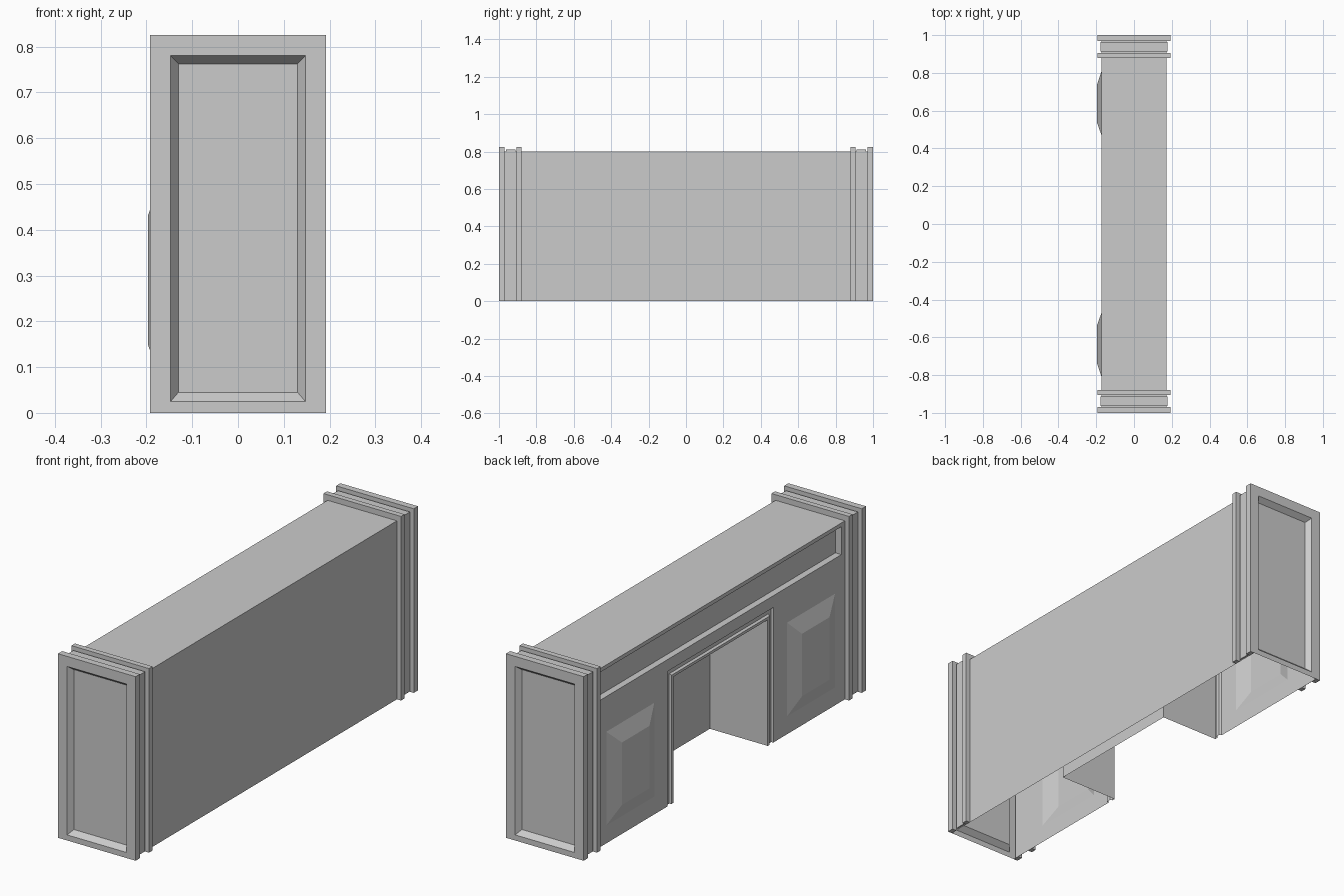
import bpy
import bmesh

cube = bpy.data.objects.get("Cube")
if cube:
    bpy.data.objects.remove(cube, do_unlink=True)

grey = bpy.data.materials.new("plain_grey")
grey.use_nodes = True
colour = (0.6, 0.6, 0.6, 1)
grey.diffuse_color = colour
grey.node_tree.nodes["Principled BSDF"].inputs["Base Color"].default_value = colour

HALF, TOP = 0.172, 0.80      # half depth and height of the cabinet shell


def finish(name, bm, mirror=False):
    bmesh.ops.remove_doubles(bm, verts=bm.verts, dist=0.0002)
    bmesh.ops.recalc_face_normals(bm, faces=bm.faces)
    mesh = bpy.data.meshes.new(name)
    bm.to_mesh(mesh)
    bm.free()
    mesh.materials.append(grey)
    obj = bpy.data.objects.new(name, mesh)
    bpy.context.collection.objects.link(obj)
    if mirror:
        mod = obj.modifiers.new("other_end", "MIRROR")
        mod.use_axis = (False, True, False)
        mod.use_clip = False
    return obj


def face(bm, points):
    return bm.faces.new([bm.verts.new(p) for p in points])


def loft(bm, loops, closed=True, cap=False):
    """Join successive point loops with quads; optionally fill the last."""
    for a, b in zip(loops, loops[1:]):
        n = len(a)
        for i in range(n if closed else n - 1):
            j = (i + 1) % n
            face(bm, [a[i], a[j], b[j], b[i]])
    if cap:
        face(bm, loops[-1])


def side_rect(x, y0, y1, z0, z1):
    return [(x, y0, z0), (x, y1, z0), (x, y1, z1), (x, y0, z1)]


def end_rect(y, half, z0, z1):
    return [(-half, y, z0), (half, y, z0), (half, y, z1), (-half, y, z1)]


def end_arch(y, half, top, bottom=0):
    return [(-half, y, bottom), (-half, y, top), (half, y, top), (half, y, bottom)]


def knee_arch(x, half, top):
    return [(x, -half, 0), (x, -half, top), (x, half, top), (x, half, 0)]


# Plain wall and top of the open-bottomed shell
bm = bmesh.new()
loft(bm, [[(HALF, y, 0), (HALF, y, TOP), (-HALF, y, TOP)] for y in (-0.99, 0.99)], closed=False)
finish("shell_back_and_top", bm)

# Panelled wall, leaving holes for the panels, recess and knee space
PANEL = (0.47, 0.81, 0.08, 0.50)
RECESS = (-0.855, 0.855, 0.658, 0.783)
KNEE = (-0.375, 0.375, 0, 0.605)
holes = [PANEL, (-0.81, -0.47, 0.08, 0.50), RECESS, KNEE]
ys = sorted({v for h in holes for v in h[:2]} | {-0.99, 0.99})
zs = sorted({v for h in holes for v in h[2:]} | {0, TOP})
bm = bmesh.new()
for y0, y1 in zip(ys, ys[1:]):
    for z0, z1 in zip(zs, zs[1:]):
        y, z = (y0 + y1) / 2, (z0 + z1) / 2
        if not any(h[0] < y < h[1] and h[2] < z < h[3] for h in holes):
            face(bm, side_rect(-HALF, y0, y1, z0, z1))
# Long shallow drawer recess
loft(bm, [side_rect(-HALF, *RECESS), side_rect(-HALF + 0.03, *RECESS)], cap=True)
# Grooved border and deep knee space
loft(bm, [knee_arch(x, half, top) for x, half, top in (
    (-HALF, 0.375, 0.605), (-HALF + 0.01, 0.37, 0.60), (-HALF + 0.01, 0.352, 0.582),
    (-HALF, 0.347, 0.577), (-HALF, 0.333, 0.565), (0.115, 0.333, 0.565))],
    closed=False, cap=True)
finish("desk_front", bm)

# Raised door panels
bm = bmesh.new()
loft(bm, [side_rect(-HALF, *PANEL), side_rect(-0.197, 0.54, 0.735, 0.15, 0.43)], cap=True)
finish("raised_panel", bm, mirror=True)

# Upright mouldings wrapping each end
for name, y0, y1, half, top, bottom in (
        ("inner_moulding", 0.88, 0.905, 0.1925, 0.825, 0),
        ("middle_moulding", 0.912, 0.963, 0.178, 0.81, 0.005),
        ("outer_moulding", 0.97, 1.0, 0.1925, 0.825, 0)):
    bm = bmesh.new()
    arches = [end_arch(y0, HALF, TOP, bottom), end_arch(y0, half, top, bottom),
              end_arch(y1, half, top, bottom)]
    if y1 < 1:
        arches.append(end_arch(y1, HALF, TOP, bottom))
    loft(bm, arches, closed=False)
    for s in (-1, 1):
        face(bm, [(s * x, y, bottom) for x, y in
                  ((HALF, y0), (half, y0), (half, y1), (HALF, y1))])
    finish(name, bm, mirror=True)

# End panels with a bevelled sunken field
bm = bmesh.new()
loft(bm, [end_rect(1.0, 0.1925, 0, 0.825), end_rect(1.0, 0.147, 0.025, 0.78),
          end_rect(0.977, 0.13, 0.045, 0.762)], cap=True)
finish("end_panel", bm, mirror=True)
